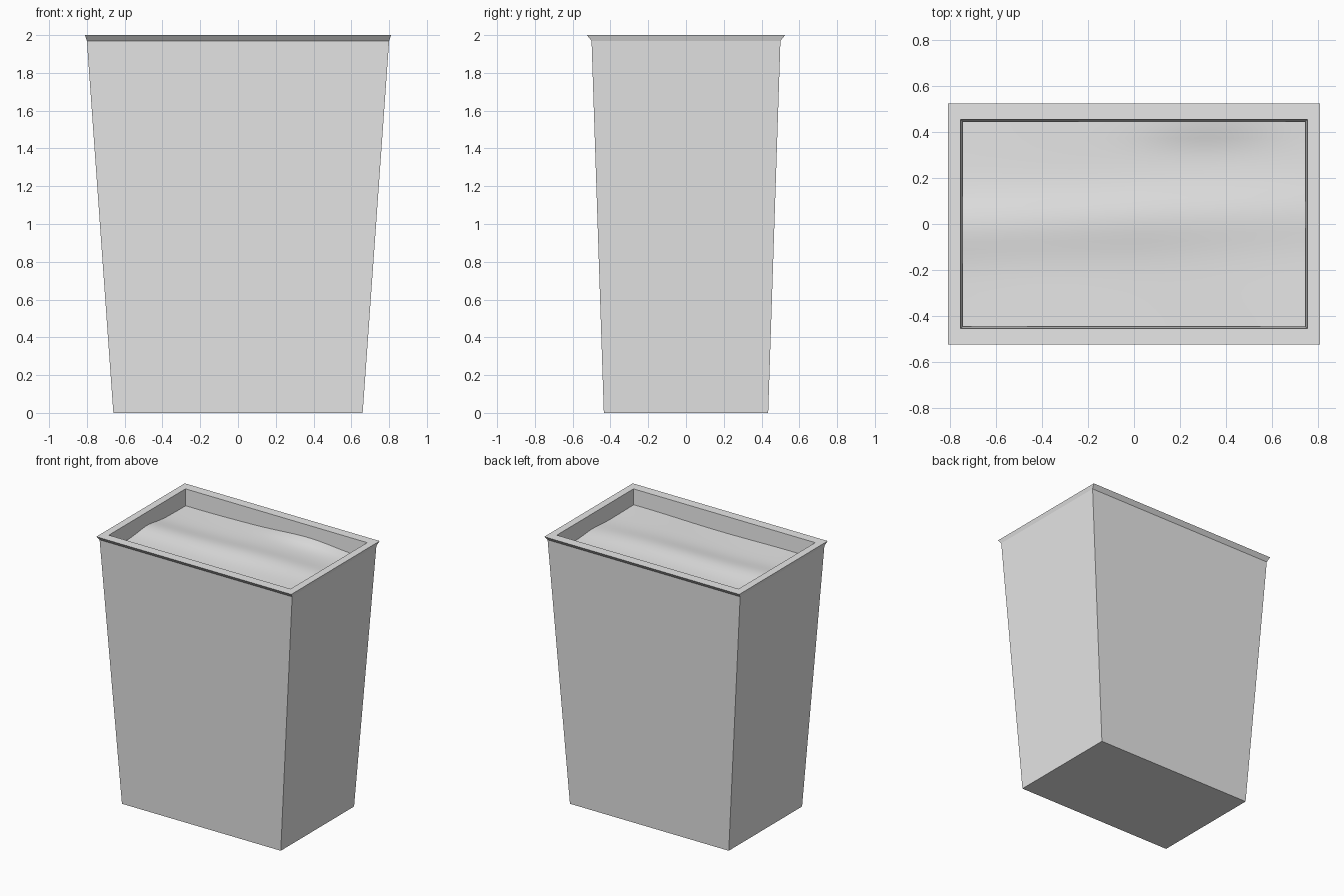
import bpy
import bmesh
import math

cube = bpy.data.objects.get("Cube")
if cube:
    bpy.data.objects.remove(cube, do_unlink=True)


def make_material(name, rgb):
    mat = bpy.data.materials.new(name)
    mat.use_nodes = True
    colour = (*rgb, 1)
    mat.diffuse_color = colour
    mat.node_tree.nodes["Principled BSDF"].inputs["Base Color"].default_value = colour
    return mat


def make_object(name, bm, mat):
    bmesh.ops.recalc_face_normals(bm, faces=bm.faces)
    mesh = bpy.data.meshes.new(name)
    bm.to_mesh(mesh)
    bm.free()
    mesh.materials.append(mat)
    obj = bpy.data.objects.new(name, mesh)
    bpy.context.collection.objects.link(obj)
    return obj


grey = make_material("light grey", (0.8, 0.8, 0.8))

# Planter: rectangular rings from the base, over the flared rim, to the inner floor
rings = [
    (0.66, 0.435, 0),
    (0.80, 0.50, 1.97),
    (0.81, 0.525, 2),
    (0.755, 0.455, 2),
    (0.745, 0.445, 1.82),
]
bm = bmesh.new()
loops = [
    [bm.verts.new((sx * hx, sy * hy, z)) for sx, sy in ((-1, -1), (1, -1), (1, 1), (-1, 1))]
    for hx, hy, z in rings
]
for low, high in zip(loops, loops[1:]):
    for i in range(4):
        j = (i + 1) % 4
        bm.faces.new((low[i], low[j], high[j], high[i]))
bm.faces.new(loops[0])
bm.faces.new(loops[-1])
make_object("planter", bm, grey)


# Soil: gently rolling surface with a long ridge and a mound at the back
def soil_height(x, y):
    ridge = 0.022 * math.exp(-((y - 0.02 - 0.04 * x) / 0.13) ** 2)
    ridge *= 1 - 0.5 * max(0, x)
    mound = 0.03 * math.exp(-((x - 0.3) / 0.3) ** 2 - ((y - 0.46) / 0.1) ** 2)
    ripple = 0.004 * math.sin(5 * x + 4 * y)
    return 1.882 + ridge + mound + ripple


bm = bmesh.new()
bmesh.ops.create_grid(bm, x_segments=36, y_segments=24, size=1)
for v in bm.verts:
    v.co.x *= 0.747
    v.co.y *= 0.447
    v.co.z = soil_height(v.co.x, v.co.y)
soil = make_object("soil", bm, grey)
for face in soil.data.polygons:
    face.use_smooth = True
